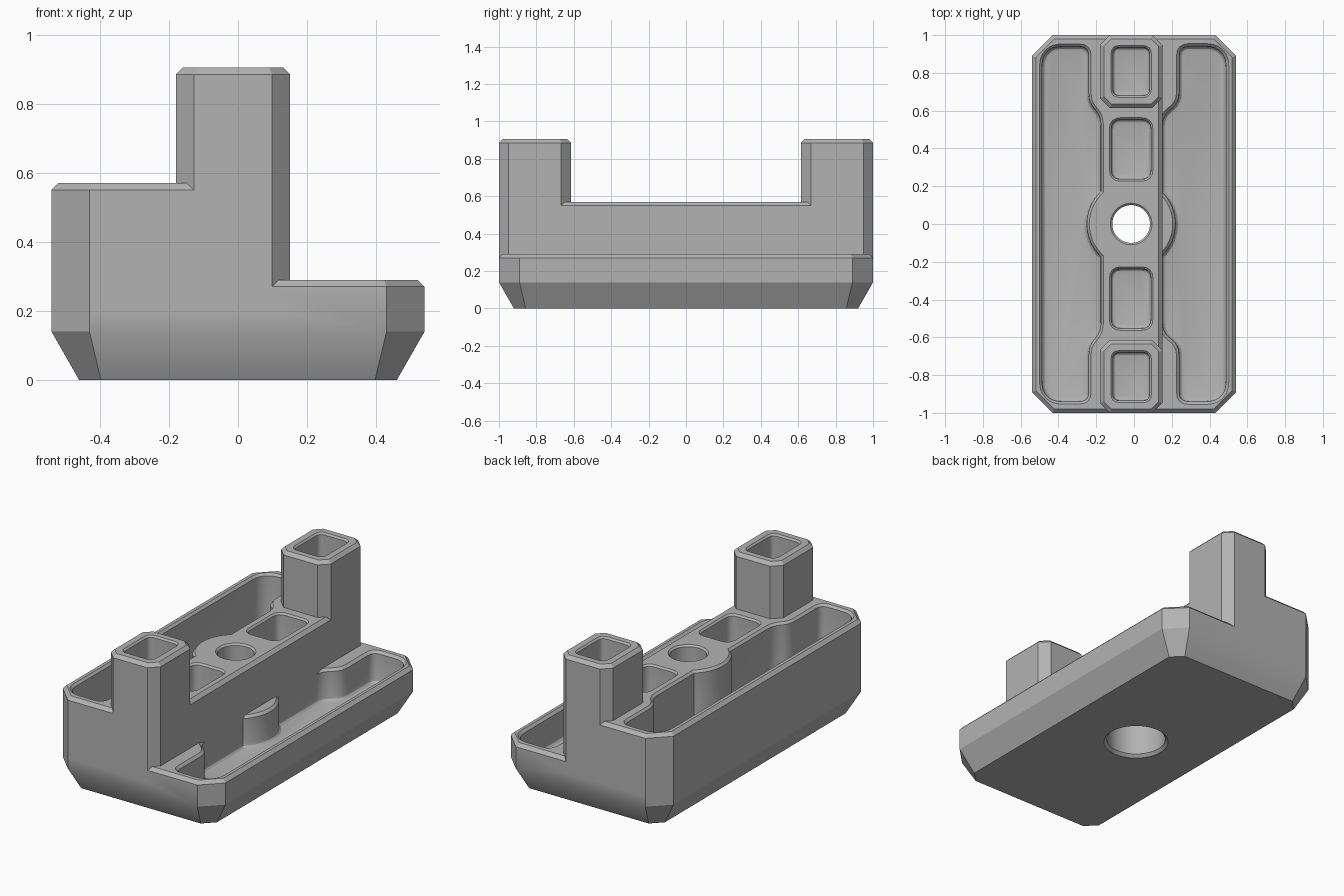
import bpy, bmesh, math
from mathutils import Vector

if "Cube" in bpy.data.objects:
    bpy.data.objects.remove(bpy.data.objects["Cube"])

grey = bpy.data.materials.new("mid_grey")
grey.diffuse_color = (0.45, 0.45, 0.45, 1)
grey.use_nodes = True
grey.node_tree.nodes["Principled BSDF"].inputs["Base Color"].default_value = grey.diffuse_color
CX, BOSS_R, FLOOR = -0.015, 0.235, 0.10


def cut_rect(x0, x1, y0, y1, left, right):
    """Counter-clockwise rectangle with 45 degree corner cuts."""
    return [(x0 + left, y0), (x1 - right, y0), (x1, y0 + right), (x1, y1 - right),
            (x1 - right, y1), (x0 + left, y1), (x0, y1 - left), (x0, y0 + left)]


def rounded(pts, cut, closed=True, steps=4):
    """Replace corners by short curves."""
    out, n = [], len(pts)
    for i, p in enumerate(pts):
        p = Vector(p)
        if not closed and i in (0, n - 1):
            out.append(tuple(p))
            continue
        ends = []
        for q in (Vector(pts[i - 1]), Vector(pts[(i + 1) % n])):
            d = q - p
            ends.append(p + d.normalized() * min(cut, d.length * 0.42))
        for k in range(steps + 1):
            t = k / steps
            out.append(tuple(ends[0] * (1 - t) ** 2 + p * 2 * t * (1 - t) + ends[1] * t * t))
    return out


def circle(r, n=48):
    return [(CX + r * math.cos(2 * math.pi * i / n), r * math.sin(2 * math.pi * i / n))
            for i in range(n)]


def inset(pts, d):
    """Move an outline inwards by d with mitred corners."""
    out, n = [], len(pts)
    for i in range(n):
        a, b, c = Vector(pts[i - 1]), Vector(pts[i]), Vector(pts[(i + 1) % n])
        u, v = (b - a).normalized(), (c - b).normalized()
        n1, n2 = Vector((-u.y, u.x)), Vector((-v.y, v.x))
        out.append(b + (n1 + n2) * (d / (1 + n1.dot(n2))))
    return out


def loft(name, pts, levels):
    """Solid from one outline at several (height, inset) levels."""
    bm = bmesh.new()
    rings = [[bm.verts.new((p[0], p[1], z)) for p in inset(pts, d)] for z, d in levels]
    n = len(pts)
    bm.faces.new(rings[0][::-1])
    bm.faces.new(rings[-1])
    for lo, hi in zip(rings, rings[1:]):
        for i in range(n):
            j = (i + 1) % n
            bm.faces.new((lo[i], lo[j], hi[j], hi[i]))
    bmesh.ops.recalc_face_normals(bm, faces=bm.faces)
    me = bpy.data.meshes.new(name)
    bm.to_mesh(me)
    bm.free()
    me.materials.append(grey)
    ob = bpy.data.objects.new(name, me)
    bpy.context.collection.objects.link(ob)
    return ob


def combine(target, tool, operation):
    mod = target.modifiers.new(operation.lower(), 'BOOLEAN')
    mod.operation, mod.object, mod.solver = operation, tool, 'EXACT'
    bpy.context.view_layer.objects.active = target
    bpy.ops.object.modifier_apply(modifier=mod.name)
    bpy.data.objects.remove(tool, do_unlink=True)


def pocket_levels(top, flare=0.013, r=0.025):
    """Filleted floor, straight walls and a chamfered rim."""
    curve = [(FLOOR + r * (1 - math.cos(a)), r * (1 - math.sin(a)))
             for a in (0, math.pi / 6, math.pi / 3, math.pi / 2)]
    return curve + [(top - flare, 0), (top, -flare), (top + 0.05, -flare)]


def side_pocket(side, wall):
    """Long pocket whose inner wall bulges around the central boss."""
    a = math.acos(abs(wall - CX) / BOSS_R)
    arc = [(CX + side * BOSS_R * math.cos(a * k / 8), BOSS_R * math.sin(a * k / 8))
           for k in range(9)]
    rest = rounded([arc[-1], (wall, 0.57), (side * 0.24, 0.645), (side * 0.24, 0.94),
                    (side * 0.43, 0.94), (side * 0.487, 0.883), (side * 0.487, 0)],
                   0.05, closed=False)
    half = arc + rest[1:]
    # half runs from the boss to the outer wall along +y; mirror it to -y
    full = half + [(x, -y) for x, y in half[-2:0:-1]]
    return full if side < 0 else full[::-1]


# Low base with tapered foot and its open side pocket
base = loft("grey_block", cut_rect(-0.54, 0.54, -1, 1, 0.11, 0.11),
            [(0, 0.08), (0.14, 0), (0.27, 0), (0.29, 0.02)])
combine(base, loft("low_pocket", side_pocket(1, 0.15), pocket_levels(0.29, 0.015)), 'DIFFERENCE')

# Raised deck
combine(base, loft("deck", cut_rect(-0.54, 0.15, -1, 1, 0.11, 0.052),
                   [(0.2, 0), (0.55, 0), (0.57, 0.02)]), 'UNION')

# Two end posts
for s in (-1, 1):
    y0, y1 = sorted((s * 0.615, s))
    combine(base, loft("post", cut_rect(-0.18, 0.15, y0, y1, 0.052, 0.052),
                       [(0.3, 0), (0.885, 0), (0.905, 0.02)]), 'UNION')

# Deck pocket and rectangular pockets in deck and posts
combine(base, loft("deck_pocket", side_pocket(-1, -0.175), pocket_levels(0.57)), 'DIFFERENCE')
for s in (-1, 1):
    for x0, x1, ya, yb, top in ((-0.12, 0.09, 0.237, 0.553, 0.57),
                                (-0.112, 0.082, 0.68, 0.935, 0.905)):
        y0, y1 = sorted((s * ya, s * yb))
        outline = rounded([(x0, y0), (x1, y0), (x1, y1), (x0, y1)], 0.05 if top < 0.6 else 0.035)
        combine(base, loft("square_pocket", outline, pocket_levels(top, 0.01, 0.02)), 'DIFFERENCE')

# Screw hole with a wide recess underneath
combine(base, loft("hole", circle(0.1), [(-0.1, 0), (0.56, 0), (0.57, -0.01), (0.6, -0.01)]),
        'DIFFERENCE')
combine(base, loft("recess", circle(0.165), [(-0.1, -0.017), (0, -0.017), (0.017, 0), (0.23, 0)]),
        'DIFFERENCE')

# Smooth curved walls, keep chamfers crisp; soften only the end-face taper
bpy.ops.object.select_all(action='DESELECT')
base.select_set(True)
bpy.context.view_layer.objects.active = base
bpy.ops.object.shade_smooth_by_angle(angle=math.radians(29))
me = base.data
for e in me.edges:
    a, b = (me.vertices[i].co for i in e.vertices)
    if abs(a.z - 0.14) < 1e-3 and abs(b.z - 0.14) < 1e-3 and abs(a.y) > 0.99 and abs(b.y) > 0.99:
        e.use_edge_sharp = False
